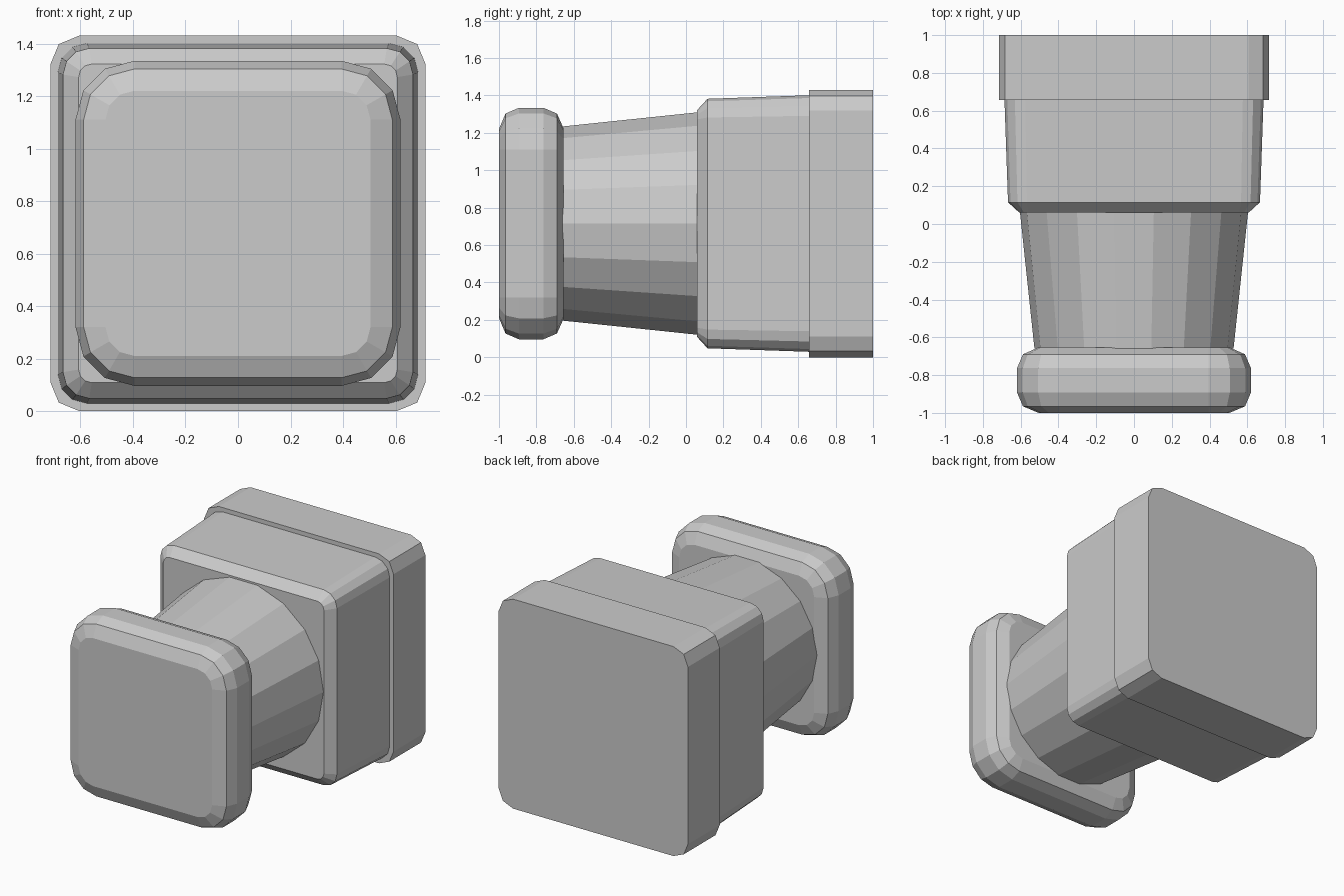
import bpy, bmesh
from math import sin, cos, pi

if "Cube" in bpy.data.objects:
    bpy.data.objects.remove(bpy.data.objects["Cube"])

CZ = 0.715  # height of the knob's axis


def loft(name, rings):
    """Skin a list of (y, [(x, z), ...]) outlines along y and cap both ends."""
    bm = bmesh.new()
    loops = [[bm.verts.new((x, y, CZ + z)) for x, z in pts] for y, pts in rings]
    n = len(loops[0])
    for a, b in zip(loops, loops[1:]):
        for i in range(n):
            j = (i + 1) % n
            bm.faces.new((a[i], a[j], b[j], b[i]))
    bm.faces.new(loops[0])
    bm.faces.new(loops[-1])
    bmesh.ops.recalc_face_normals(bm, faces=bm.faces)
    mesh = bpy.data.meshes.new(name)
    bm.to_mesh(mesh)
    bm.free()
    obj = bpy.data.objects.new(name, mesh)
    bpy.context.collection.objects.link(obj)
    return obj


def rounded_square(half, radius, segs):
    c = half - radius
    pts = []
    for k, (sx, sz) in enumerate([(1, 1), (-1, 1), (-1, -1), (1, -1)]):
        for i in range(segs + 1):
            a = (k + i / segs) * pi / 2
            pts.append((sx * c + radius * cos(a), sz * c + radius * sin(a)))
    return pts


def circle(r, sides):
    return [(r * cos(2 * pi * i / sides), r * sin(2 * pi * i / sides)) for i in range(sides)]


# Front knob: pillow-edged rounded square
loft("knob_head", [(y, rounded_square(h, h - 0.395, 3)) for y, h in [
    (-1.0, 0.505), (-0.965, 0.588), (-0.893, 0.619),
    (-0.763, 0.619), (-0.69, 0.588), (-0.655, 0.51)]])

# Tapered round neck
loft("neck", [(-0.66, circle(0.527, 18)), (0.065, circle(0.604, 18))])

# Tapered housing with a chamfered front edge
loft("housing", [(y, rounded_square(h, r, 3)) for y, h, r in [
    (0.06, 0.607, 0.05), (0.115, 0.667, 0.10), (0.665, 0.686, 0.11)]])

# Back plate
loft("back_plate", [(y, rounded_square(0.715, 0.11, 2)) for y in (0.657, 1.0)])
